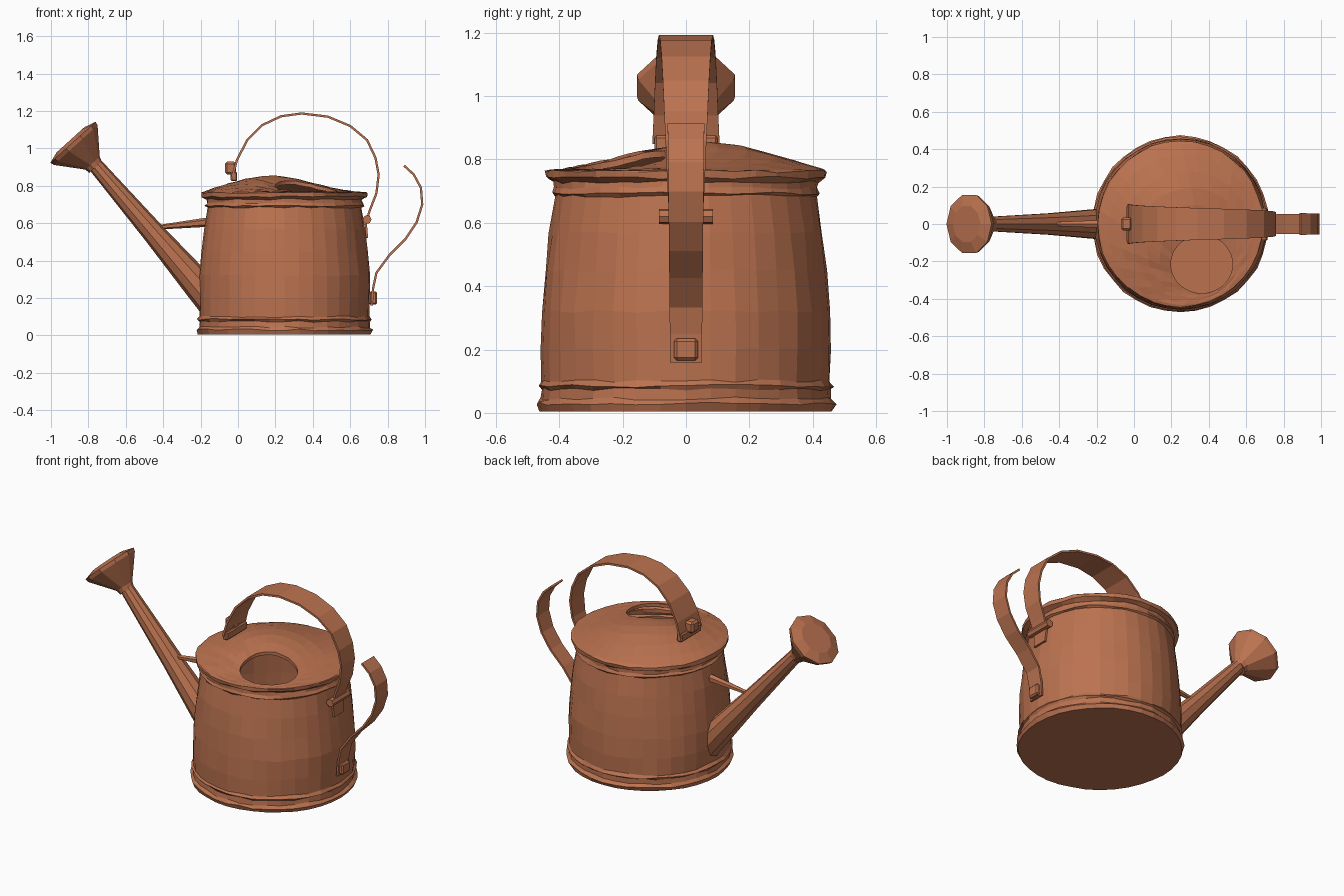
import bpy, bmesh, math, random
from mathutils import Vector

random.seed(4)
cube = bpy.data.objects.get("Cube")
if cube:
    bpy.data.objects.remove(cube, do_unlink=True)

copper = bpy.data.materials.new("copper")
copper.use_nodes = True
color = (0.50, 0.17, 0.08, 1)
copper.diffuse_color = color
copper.node_tree.nodes["Principled BSDF"].inputs["Base Color"].default_value = color

CX, SEG = 0.248, 36
TURN = [2 * math.pi * i / SEG for i in range(SEG)]


def finish(name, bm, fix=True):
    if fix:
        bmesh.ops.recalc_face_normals(bm, faces=bm.faces)
    mesh = bpy.data.meshes.new(name)
    bm.to_mesh(mesh)
    bm.free()
    mesh.materials.append(copper)
    obj = bpy.data.objects.new(name, mesh)
    bpy.context.collection.objects.link(obj)
    return obj


def loft(name, rings, closed=True, caps=(True, True), fix=True):
    """Skin a list of point rings that all have the same length."""
    bm = bmesh.new()
    vs = [[bm.verts.new(p) for p in ring] for ring in rings]
    n = len(vs[0])
    for a, b in zip(vs, vs[1:]):
        for i in range(n if closed else n - 1):
            j = (i + 1) % n
            bm.faces.new((a[i], a[j], b[j], b[i]))
    if caps[0]:
        bm.faces.new(vs[0][::-1])
    if caps[1]:
        bm.faces.new(vs[-1])
    return finish(name, bm, fix)


def tube(name, stations, sides):
    """Round tapered tube through (x, z, radius) stations in the middle plane."""
    first, last = stations[0], stations[-1]
    d = Vector((last[0] - first[0], 0, last[1] - first[1])).normalized()
    u, v = Vector((0, 1, 0)), d.cross(Vector((0, 1, 0)))
    rings = []
    for x, z, r in stations:
        rings.append([Vector((x, 0, z)) + r * (math.cos(a) * u + math.sin(a) * v)
                      for a in (2 * math.pi * (i + 0.5) / sides for i in range(sides))])
    return loft(name, rings)


def strap(name, path, w0, w1, thick=0.012):
    """Flat metal strap following an (x, z) path, tapering in width."""
    pts = [Vector((x, 0, z)) for x, z in path]
    rings = []
    for i, p in enumerate(pts):
        t = (pts[min(i + 1, len(pts) - 1)] - pts[max(i - 1, 0)]).normalized()
        n = t.cross(Vector((0, 1, 0))) * thick / 2
        w = Vector((0, w0 + (w1 - w0) * i / (len(pts) - 1), 0))
        rings.append([p + w + n, p - w + n, p - w - n, p + w - n])
    return loft(name, rings)


def rod(name, center, radius, half, sides=7):
    """Short bar lying across the can."""
    return loft(name, [[(center[0] + radius * math.cos(a), y, center[1] + radius * math.sin(a))
                        for a in (2 * math.pi * i / sides for i in range(sides))]
                       for y in (-half, half)])


def block(name, center, size):
    bm = bmesh.new()
    bmesh.ops.create_cube(bm, size=1)
    for v in bm.verts:
        v.co = Vector(center) + Vector(a * b for a, b in zip(v.co, size))
    bmesh.ops.bevel(bm, geom=bm.edges[:], offset=min(size) * 0.2, segments=1, affect='EDGES')
    return finish(name, bm)


# Hammered body with base hoop and top bead
profile = [(0.462, 0.005), (0.472, 0.03), (0.456, 0.045), (0.455, 0.075), (0.466, 0.085),
           (0.455, 0.1), (0.457, 0.2), (0.457, 0.32), (0.445, 0.45), (0.431, 0.57),
           (0.413, 0.685), (0.425, 0.692), (0.416, 0.71), (0.416, 0.728),
           (0.442, 0.742), (0.444, 0.762)]
rings = []
for r, z in profile:
    ring = []
    for a in TURN:
        k = r + random.uniform(-0.004, 0.003)
        dz = random.uniform(-0.005, 0.005) if z > 0.02 else 0
        ring.append((CX + k * math.cos(a), k * math.sin(a), z + dz))
    rings.append(ring)
body_top = rings[-1]
loft("body", rings, caps=(True, False), fix=False)


# Lopsided domed lid with an off-centre filling hole
def lid_height(x, y):
    q = min(1, ((x - CX) ** 2 + y ** 2) / 0.44 ** 2)
    spread = 0.2 if x < 0.15 else 0.13
    w = math.exp(-((x - 0.15) ** 2 + (y - 0.1) ** 2) / spread)
    return 0.765 + 0.094 * (1 - q) ** 0.7 * w


rings = [body_top]
for t in (0.97, 0.85, 0.68, 0.5, 0.32, 0.15, 0):
    ring = []
    for a in TURN:
        hole = Vector((0.362 + 0.165 * math.cos(a), -0.215 + 0.155 * math.sin(a)))
        rim = Vector((CX + 0.444 * math.cos(a), 0.444 * math.sin(a)))
        p = hole.lerp(rim, t)
        ring.append((p.x, p.y, lid_height(p.x, p.y) + random.uniform(-0.002, 0.002)))
    rings.append(ring)
rings.append([(x, y, z - 0.02) for x, y, z in rings[-1]])
loft("lid", rings, caps=(False, False), fix=False)

# Spout, sprinkler head and brace
tube("spout", [(-0.13, 0.175, 0.088), (-0.2, 0.257, 0.083), (-0.45, 0.547, 0.06),
               (-0.775, 0.925, 0.04)], 10)
tube("sprinkler_head", [(-0.762, 0.9, 0.045), (-0.778, 0.922, 0.052), (-0.868, 1.018, 0.158),
                        (-0.882, 1.033, 0.163), (-0.895, 1.047, 0.1)], 10)
tube("spout_brace", [(-0.43, 0.578, 0.012), (-0.16, 0.606, 0.025)], 6)

# Carrying handle over the top
strap("top_handle", [(-0.03, 0.85), (-0.005, 0.94), (0.05, 1.045), (0.13, 1.125), (0.23, 1.172),
                     (0.34, 1.187), (0.48, 1.17), (0.6, 1.12), (0.69, 1.045), (0.735, 0.95),
                     (0.752, 0.86), (0.74, 0.76), (0.705, 0.67), (0.683, 0.6), (0.69, 0.52)],
      0.106, 0.048)
block("handle_bracket", (-0.022, 0, 0.85), (0.035, 0.2, 0.05))
block("handle_knob", (-0.04, 0, 0.895), (0.06, 0.07, 0.07))
rod("handle_rivet_bar", (0.69, 0.62), 0.024, 0.085)

# Tipping handle at the rear
strap("rear_handle", [(0.715, 0.16), (0.722, 0.25), (0.74, 0.335), (0.81, 0.43), (0.895, 0.515),
                      (0.955, 0.605), (0.985, 0.7), (0.978, 0.79), (0.94, 0.86), (0.888, 0.908)],
      0.05, 0.058)
block("rear_handle_rivet", (0.722, 0, 0.2), (0.045, 0.075, 0.07))
